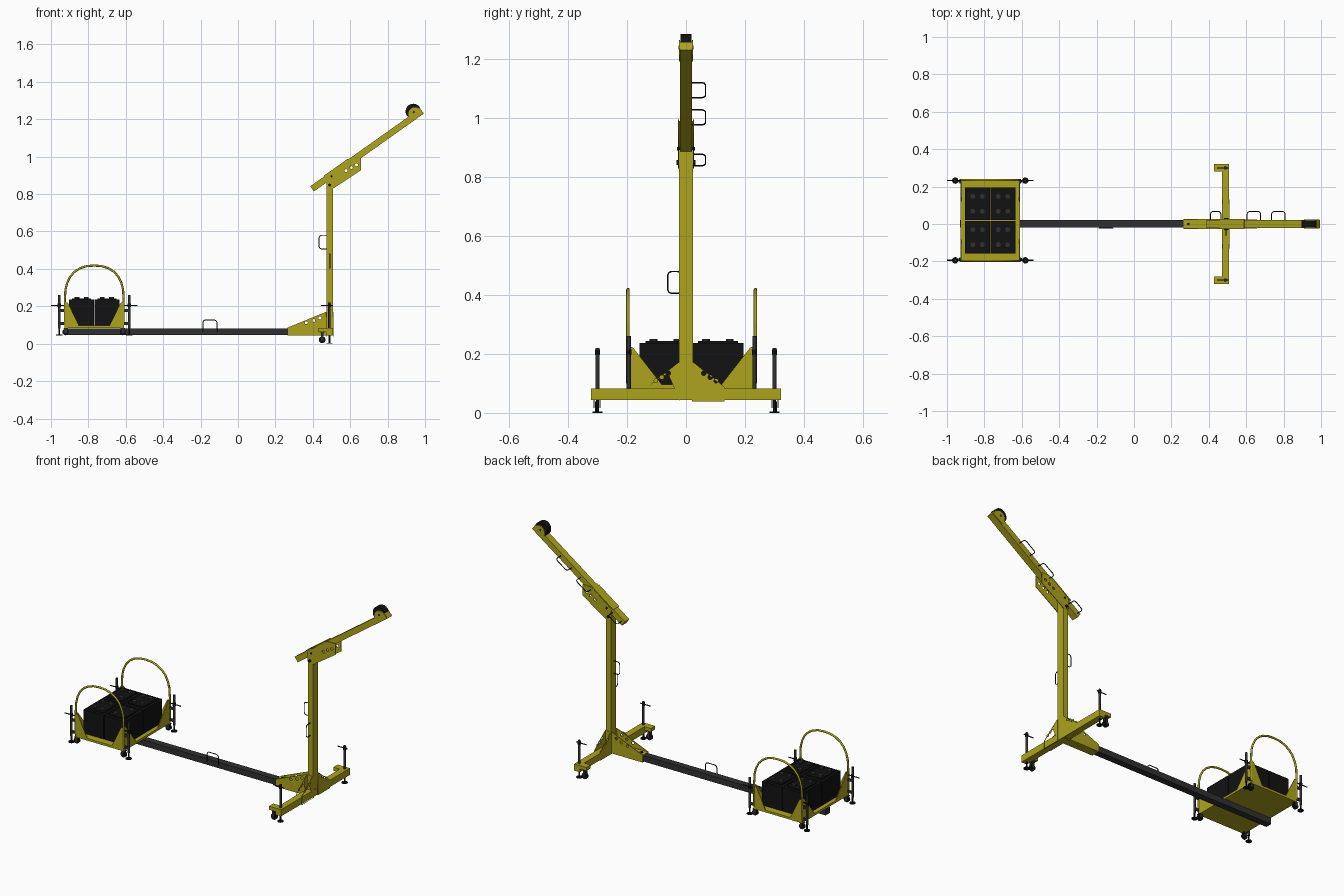
import bpy, math
from mathutils import Matrix, Vector

if "Cube" in bpy.data.objects:
    bpy.data.objects.remove(bpy.data.objects["Cube"])

def mat(name, col):
    m = bpy.data.materials.new(name)
    m.diffuse_color = (*col, 1)
    m.use_nodes = True
    m.node_tree.nodes["Principled BSDF"].inputs["Base Color"].default_value = m.diffuse_color
    return m

YEL = mat("yellow_paint", (0.42, 0.37, 0.012))
BLK = mat("black_rubber", (0.006, 0.006, 0.006))
GRY = mat("dark_steel", (0.03, 0.03, 0.03))
I = Matrix.Identity(4)
XZ = Matrix(((1, 0, 0, 0), (0, 0, -1, 0), (0, 1, 0, 0), (0, 0, 0, 1)))  # drawing plane facing -y
YZ = Matrix(((0, 0, 1, 0), (1, 0, 0, 0), (0, 1, 0, 0), (0, 0, 0, 1)))   # drawing plane facing +x
# Boom frame: origin at its lower corner, local x along the boom
BOOM = Matrix.Translation((0.406, 0, 0.814)) @ Matrix.Rotation(-math.radians(35.3), 4, 'Y')

def link(name, me, m):
    o = bpy.data.objects.new(name, me)
    bpy.context.collection.objects.link(o)
    me.materials.clear()
    me.materials.append(m)
    return o

def box(name, x, y, z, m, frame=I):
    me = bpy.data.meshes.new(name)
    v = [(a, b, c) for a in x for b in y for c in z]
    f = [(0, 1, 3, 2), (4, 6, 7, 5), (0, 4, 5, 1), (2, 3, 7, 6), (0, 2, 6, 4), (1, 5, 7, 3)]
    me.from_pydata(v, [], f)
    me.transform(frame)
    return link(name, me, m)

def cyl(name, c, r, h, axis, m, n=20, frame=I):
    bpy.ops.mesh.primitive_cylinder_add(radius=r, depth=h, vertices=n)
    o = bpy.context.object
    o.name = name
    rot = {'X': Matrix.Rotation(math.pi / 2, 4, 'Y'),
           'Y': Matrix.Rotation(math.pi / 2, 4, 'X'), 'Z': I}[axis]
    bpy.ops.object.shade_smooth_by_angle(angle=math.radians(40))
    o.data.transform(frame @ Matrix.Translation(c) @ rot)
    o.data.materials.append(m)
    return o

def to_mesh(name, cu, m, frame):
    tmp = bpy.data.objects.new("tmp", cu)
    bpy.context.collection.objects.link(tmp)
    dg = bpy.context.evaluated_depsgraph_get()
    me = bpy.data.meshes.new_from_object(tmp.evaluated_get(dg))
    bpy.data.objects.remove(tmp)
    me.name = name
    me.transform(frame)
    return link(name, me, m)

def spline(cu, pts, closed):
    s = cu.splines.new('POLY')
    s.points.add(len(pts) - 1)
    for p, q in zip(s.points, pts):
        p.co = (*q, 1)
    s.use_cyclic_u = closed

def plate(name, outline, holes, off, m, plane, t=0.004, r=0.008):
    """Flat plate with round holes, drawn in a plane and offset along its normal."""
    cu = bpy.data.curves.new(name, 'CURVE')
    cu.dimensions, cu.fill_mode, cu.extrude = '2D', 'BOTH', t / 2
    spline(cu, [(u, v, 0) for u, v in outline], True)
    for u, v in holes:
        a = [k * math.tau / 14 for k in range(14)]
        spline(cu, [(u + r * math.cos(k), v + r * math.sin(k), 0) for k in a], True)
    return to_mesh(name, cu, m, plane @ Matrix.Translation((0, 0, off)))

def wire(name, pts, r, m, frame=I):
    cu = bpy.data.curves.new(name, 'CURVE')
    cu.dimensions, cu.bevel_depth, cu.bevel_resolution = '3D', r, 2
    cu.use_fill_caps = True
    spline(cu, pts, False)
    o = to_mesh(name, cu, m, frame)
    for p in o.data.polygons:
        p.use_smooth = True
    return o

def handle(name, base, along, out, w, h, frame=I):
    """Wire grab handle with rounded corners."""
    b, a, o = Vector(base), Vector(along), Vector(out)
    prof = [(-w, 0), (-w, h - .012), (-w + .004, h - .004), (-w + .012, h),
            (w - .012, h), (w - .004, h - .004), (w, h - .012), (w, 0)]
    wire(name, [b + a * u + o * v for u, v in prof], 0.0025, BLK, frame)

def jack(name, x, y, z0, ztop, zt, hx):
    cyl(name + "_tube", (x, y, (zt + ztop) / 2), 0.0068, ztop - zt, 'Z', GRY, 16)
    cyl(name + "_rod", (x, y, (z0 + zt) / 2), 0.0045, zt - z0, 'Z', BLK, 12)
    cyl(name + "_foot", (x, y, z0 + 0.002), 0.017, 0.004, 'Z', BLK)
    cyl(name + "_crank", (sum(hx) / 2, y, 0.205), 0.003, hx[1] - hx[0], 'X', BLK, 10)
    cyl(name + "_crank_hub", (x, y, 0.205), 0.009, 0.018, 'Z', BLK, 16)

def caster(name, x, y, z, r, top):
    cyl(name + "_wheel", (x, y, z), r, 0.014, 'Y', BLK)
    for s in (-1, 1):
        box(name + "_fork", (x - .007, x + .007), (y + s * .010 - .0015, y + s * .010 + .0015), (z - .004, top), GRY)
    box(name + "_fork_top", (x - .012, x + .012), (y - .0115, y + .0115), (top - .003, top), GRY)

# Long base beam and its sleeve
box("base_beam", (-0.93, 0.30), (-0.019, 0.021), (0.047, 0.082), GRY)
handle("base_beam_handle", (-0.15, -0.022, 0.065), (1, 0, 0), (0, 0, 1), 0.037, 0.062)
box("base_sleeve", (0.265, 0.475), (-0.0235, 0.0235), (0.043, 0.086), YEL)
cyl("sleeve_bolt", (0.29, 0, 0.087), 0.008, 0.008, 'Z', BLK, 6)

# Column, cross beam and their gussets
box("column", (0.474, 0.507), (-0.0235, 0.0235), (0.043, 0.885), YEL)
box("cross_beam", (0.470, 0.508), (-0.322, 0.322), (0.043, 0.083), YEL)
for s in (-1, 1):
    plate("long_gusset", [(0.265, 0.043), (0.507, 0.043), (0.507, 0.165), (0.47, 0.17), (0.265, 0.086)],
          [(0.365, 0.112), (0.405, 0.124), (0.438, 0.138)], s * 0.0255, YEL, XZ)
    for x in (0.472, 0.509):
        plate("cross_gusset", [(s * .02, .039), (s * .13, .039), (s * .13, .088), (s * .027, .17), (s * .02, .17)],
              [(s * .102, .109), (s * .082, .121), (s * .06, .134)], x, YEL, YZ)
    # Outrigger end foot, caster and jack
    box("outrigger_foot", (0.428, 0.474), (s * 0.302 - 0.02, s * 0.302 + 0.02), (0.062, 0.083), YEL)
    caster("outrigger_caster", 0.45, s * 0.302, 0.021, 0.018, 0.062)
    jack("outrigger_jack", 0.489, s * 0.30, 0, 0.22, 0.08, (0.443, 0.508))
handle("column_back_handle", (0.474, 0, 0.543), (0, 0, 1), (-1, 0, 0), 0.037, 0.04)
handle("column_side_handle", (0.491, -0.022, 0.442), (0, 0, 1), (0, -1, 0), 0.037, 0.04)

# Tilted boom with clamp bracket and pivot pins
box("boom", (0, 0.72), (-0.021, 0.021), (0, 0.034), YEL, BOOM)
box("boom_sleeve_top", (0.09, 0.25), (-0.0275, 0.0275), (0.034, 0.038), YEL, BOOM)
for s in (-1, 1):
    plate("boom_bracket", [(0.474, 0.90), (0.474, 0.84), (0.507, 0.828), (0.658, 0.928), (0.658, 0.994), (0.60, 0.992)],
          [(0.578, 0.925), (0.606, 0.941), (0.634, 0.956)], s * 0.0255, YEL, XZ)
cyl("pivot_pin", (0.49, 0, 0.848), 0.008, 0.066, 'Y', BLK, 12)
cyl("bracket_pin", (0.50, 0, 0.895), 0.006, 0.062, 'Y', BLK, 12)
for t, w in ((0.05, 0.034), (0.30, 0.044), (0.46, 0.044)):
    handle("boom_handle", (t, 0.02, 0.017), (1, 0, 0), (0, 1, 0), w, 0.046, BOOM)

# Pulley at the boom tip, between two rounded cheeks
cyl("pulley", (0.937, 0, 1.242), 0.041, 0.036, 'Y', BLK, 32)
for s in (-1, 1):
    arc = [(0.947 + .037 * math.cos(a), 1.227 + .037 * math.sin(a))
           for a in [math.radians(35.3 + k * 15) for k in range(13)]]
    plate("pulley_cheek", arc + [(0.93, 1.19), (0.993, 1.233)], [], s * 0.0215, YEL, XZ)
cyl("pulley_axle", (0.94, 0, 1.238), 0.006, 0.05, 'Y', GRY, 12)

# Counterweight tray
X0, X1, Y0, Y1 = -0.927, -0.61, -0.2, 0.238
XC, YC = (X0 + X1) / 2, (Y0 + Y1) / 2
box("tray_floor", (X0, X1), (Y0, Y1), (0.083, 0.096), YEL)
for sx, x in ((1, X0), (-1, X1)):
    for sy, y in ((1, Y0), (-1, Y1)):
        plate("tray_side_gusset", [(x, .083), (x + sx * .08, .083), (x + sx * .075, .10), (x + sx * .018, .218), (x, .225)],
              [], -(y + sy * .002), YEL, XZ)
        plate("tray_end_gusset", [(y, .083), (y + sy * .125, .083), (y + sy * .115, .10), (y + sy * .02, .222), (y, .225)],
              [], x + sx * .002, YEL, YZ)
        jx, jy = x - sx * 0.029, y + sy * 0.006
        h = sorted((jx - sx * 0.044, jx + sx * 0.03))
        jack("tray_jack", jx, jy, 0.044, 0.26, 0.08, h)
        for z in (0.10, 0.17):
            box("jack_mount", sorted((x, jx)), (jy - .004, jy + .004), (z, z + .015), GRY)
        caster("tray_caster", x + sx * 0.005, jy + sy * 0.004, 0.062, 0.017, 0.083)

# Arched lifting hoops
half = [(0.157, .10), (0.157, .24), (0.154, .29), (0.145, .325), (0.128, .36), (0.105, .385), (0.075, .404), (0.04, .415)]
arch = [(-a, b) for a, b in half] + [(0, .418)] + half[::-1]
for y in (Y0 + 0.003, Y1 - 0.003):
    wire("lifting_hoop", [(XC + a, y, b) for a, b in arch], 0.0058, YEL)

# Four battery blocks with filler caps
for sx in (-1, 1):
    for sy in (-1, 1):
        cx, cy = XC + sx * 0.068, YC + sy * 0.089
        box("battery_case", (cx - .066, cx + .066), (cy - .087, cy + .087), (0.096, 0.236), BLK)
        box("battery_lid", (cx - .05, cx + .05), (cy - .068, cy + .068), (0.236, 0.243), BLK)
        for a in (-1, 1):
            for b in (-1, 1):
                cyl("battery_cap", (cx + a * .025, cy + b * .04, 0.246), 0.013, 0.010, 'Z', GRY, 16)
